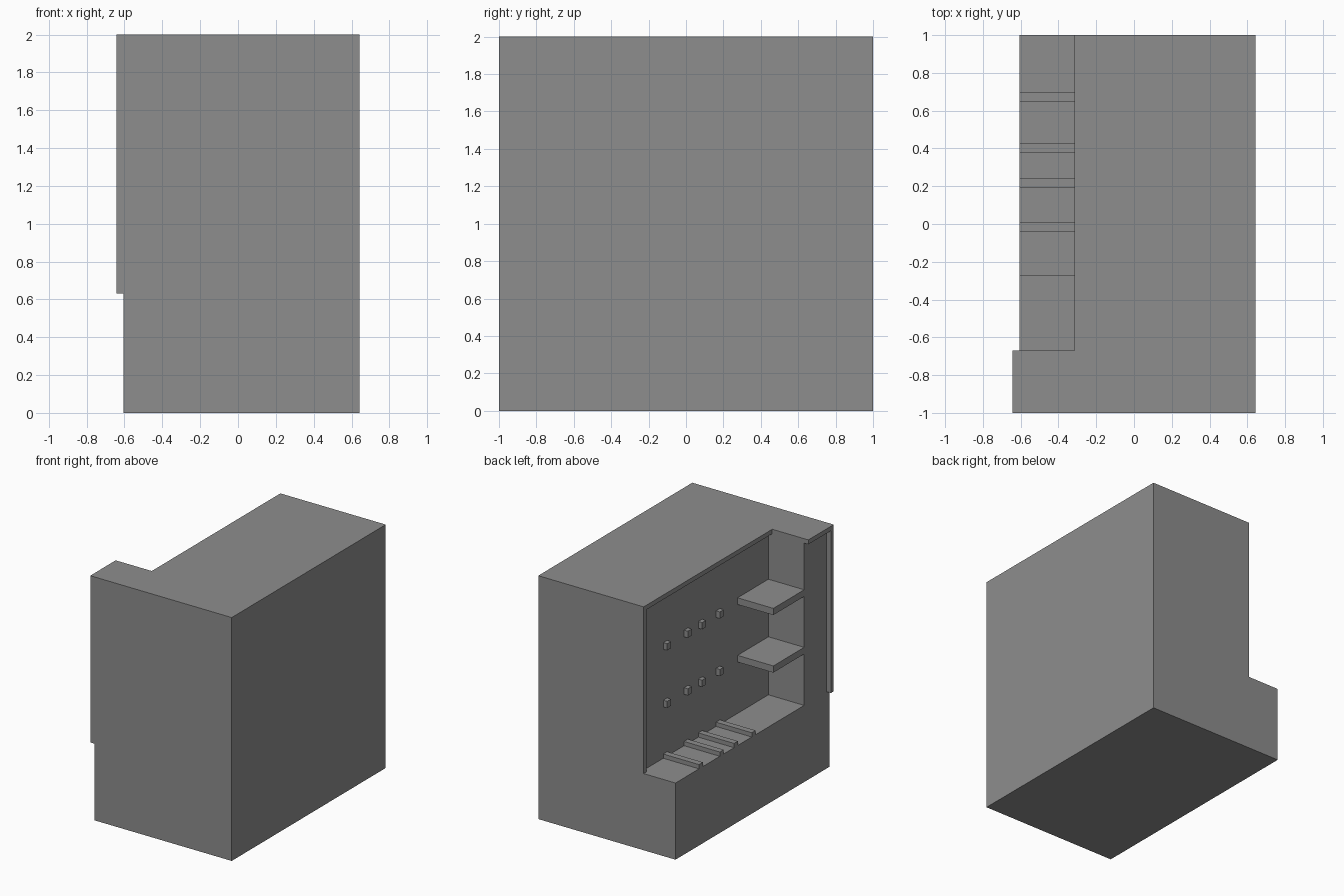
import bpy
from mathutils import Vector

old = bpy.data.objects.get("Cube")
if old:
    bpy.data.objects.remove(old, do_unlink=True)

grey = bpy.data.materials.new("plain grey")
grey.use_nodes = True
colour = (0.27, 0.27, 0.27, 1)
grey.diffuse_color = colour
grey.node_tree.nodes["Principled BSDF"].inputs["Base Color"].default_value = colour


def box(name, x, y, z):
    """Box spanning the given (min, max) range on each axis."""
    lo, hi = Vector((x[0], y[0], z[0])), Vector((x[1], y[1], z[1]))
    bpy.ops.mesh.primitive_cube_add(size=1)
    ob = bpy.context.object
    ob.name = ob.data.name = name
    for v in ob.data.vertices:
        v.co = [lo[i] + (v.co[i] + 0.5) * (hi[i] - lo[i]) for i in range(3)]
    ob.data.materials.append(grey)
    return ob


SIDE = 0.643            # outer half width
FACE = -0.605           # open side of the base and partition
WALL, RIM = -0.28, -0.315
FLOOR, RIM_TOP = 0.63, 1.963
PART = -0.67            # partition face
OUT = 1.5               # beyond the body

# Cabinet body, with the open bay and framed panels cut out
body = box("cabinet_body", (-SIDE, SIDE), (-1, 1), (0, 2))
cuts = {
    "base_step": ((-OUT, FACE), (-OUT, OUT), (-1, FLOOR)),
    "open_bay": ((-OUT, RIM), (PART, OUT), (FLOOR, 3)),
    "wall_panel": ((-OUT, WALL), (PART, 0.963), (FLOOR, RIM_TOP)),
    "partition_panel": ((-OUT, FACE), (-0.963, 0), (0.3, RIM_TOP)),
}
# The last cut only reaches over the partition and space already open
for name, spans in cuts.items():
    cutter = box(name + "_cutter", *spans)
    cutter.hide_render = True
    mod = body.modifiers.new(name, "BOOLEAN")
    mod.operation, mod.solver, mod.object = "DIFFERENCE", "EXACT", cutter
    bpy.context.view_layer.objects.active = body
    bpy.ops.object.modifier_apply(modifier=mod.name)
    bpy.data.objects.remove(cutter, do_unlink=True)

# Two shelves against the partition, with a row of wall pegs level with each
SINK = 0.01
rows = (("lower", 1.107), ("upper", 1.58))
slots = (0.645, 0.375, 0.19, -0.04)
for label, top in rows:
    height = (top - 0.055, top)
    box(label + "_shelf", (FACE, WALL + SINK), (PART - SINK, -0.27), height)
    for i, y in enumerate(slots):
        box(f"{label}_peg_{i + 1}", (RIM, WALL + SINK), (y, y + 0.05), height)

# Divider rails across the bay floor
for i, y in enumerate(slots):
    box(f"floor_rail_{i + 1}", (FACE, WALL + SINK), (y, y + 0.05),
        (FLOOR - SINK, FLOOR + 0.035))
